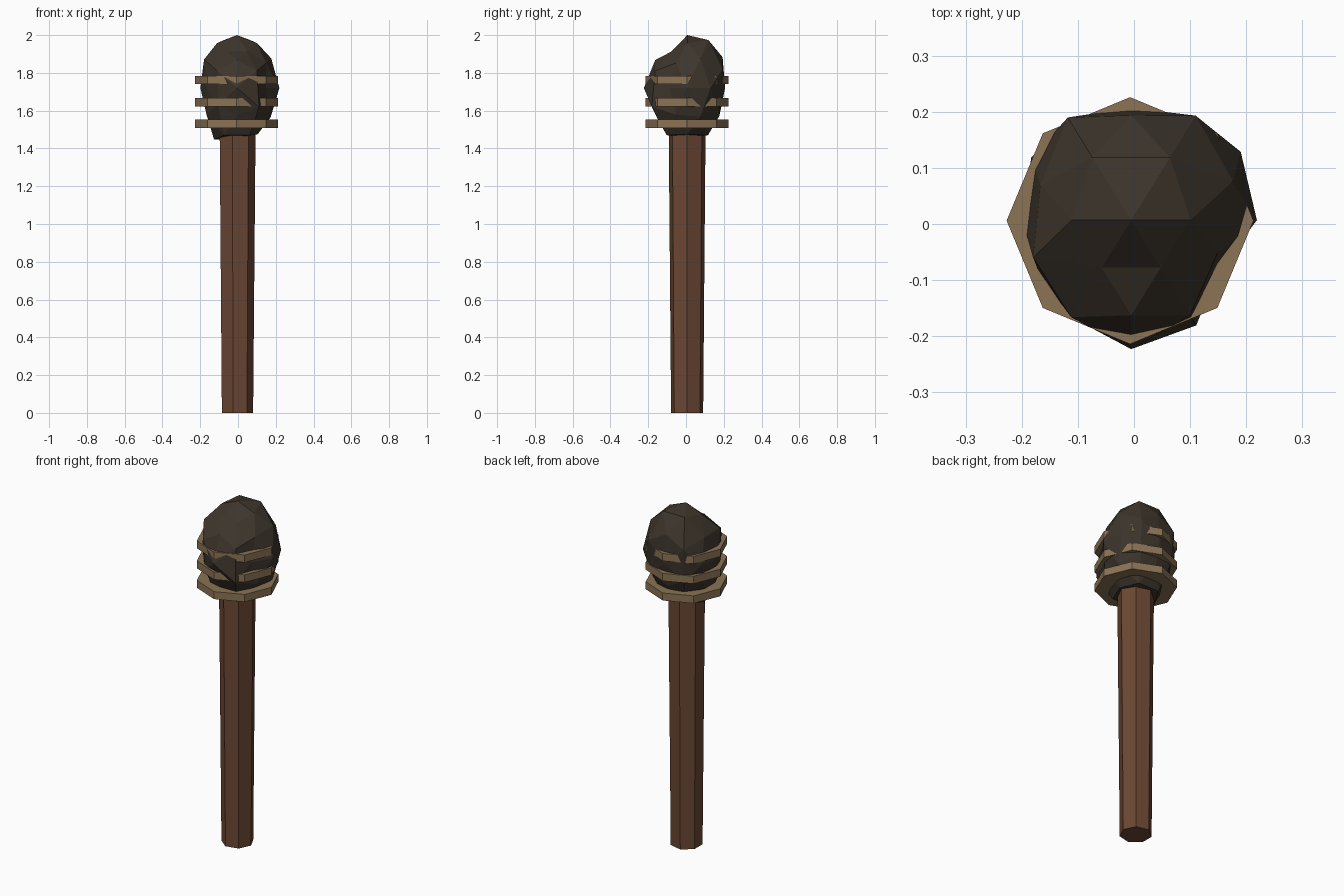
import bpy, bmesh
from itertools import product
from mathutils import Vector

default = bpy.data.objects.get("Cube")
if default:
    bpy.data.objects.remove(default, do_unlink=True)


def linear(hex_colour):
    channels = [int(hex_colour[i:i + 2], 16) / 255 for i in range(0, 6, 2)]
    return [c / 12.92 if c < 0.04 else ((c + 0.055) / 1.055) ** 2.4 for c in channels] + [1]


def make_material(name, hex_colour):
    mat = bpy.data.materials.new(name)
    mat.use_nodes = True
    mat.diffuse_color = linear(hex_colour)
    bsdf = mat.node_tree.nodes["Principled BSDF"]
    bsdf.inputs["Base Color"].default_value = linear(hex_colour)
    bsdf.inputs["Roughness"].default_value = 0.9
    return mat


def finish(name, bm, mat, location):
    bmesh.ops.recalc_face_normals(bm, faces=bm.faces)
    mesh = bpy.data.meshes.new(name)
    bm.to_mesh(mesh)
    bm.free()
    mesh.materials.append(mat)
    obj = bpy.data.objects.new(name, mesh)
    obj.location = location
    bpy.context.collection.objects.link(obj)
    return obj


def prism(name, sides, bottom, top, z_low, z_high, mat):
    bm = bmesh.new()
    bmesh.ops.create_cone(bm, cap_ends=True, segments=sides, radius1=bottom,
                          radius2=top, depth=z_high - z_low)
    # first corner points along +x
    corner = max(bm.verts, key=lambda v: v.co.x).co
    turn = Vector((corner.x, corner.y)).angle_signed(Vector((1, 0)))
    if sides % 2:
        for v in bm.verts:
            v.co.x, v.co.y = v.co.y, -v.co.x
        if abs(max(v.co.x for v in bm.verts) - max(bottom, top)) > 0.001:
            for v in bm.verts:
                v.co.x, v.co.y = -v.co.x, -v.co.y
    return finish(name, bm, mat, (-0.007, 0.006, (z_low + z_high) / 2))


wood = make_material("brown wood", "6B4733")
stone = make_material("dark stone", "3D352C")
rope = make_material("tan binding", "8B7355")

# Tapered seven-sided handle
prism("handle", 7, 0.087, 0.1, 0, 1.5, wood)

# Three octagonal bindings around the head
for label, z in (("lower", 1.53), ("middle", 1.645), ("upper", 1.762)):
    prism(label + "_binding", 8, 0.22, 0.22, z - 0.022, z + 0.022, rope)

# Rough stone head: an 80-sided ball, each corner pushed in or out.
# Each family holds a direction and one push per combination of its signs.
families = (
    ((0.31, 0.5, 0.81), (1.1, 0.85, 1.1, 1.12, 1.1, 0.85, 1.1, 1.12)),
    ((0.5, 0.81, 0.31), (1, 1.07, 1.05, 1.13, 1.16, 1.05, 1.05, 1.15)),
    ((0.81, 0.31, 0.5), (1, 1.08, 1, 1, 1, 0.95, 1.1, 1.12)),
    ((0.53, 0, 0.85), (1.15, 1, 1.03, 1)),
    ((0, 0.85, 0.53), (0.98, 1, 1, 1.1)),
    ((0.85, 0.53, 0), (0.95, 1.05, 0.9, 1.15)),
    ((1, 0, 0), (0.97, 1.12)),
    ((0, 1, 0), (1.15, 1)),
    ((0, 0, 1), (0.95, 1)),
)
bm = bmesh.new()
pushes = []
for direction, values in families:
    choices = [(-c, c) if c else (0,) for c in direction]
    for point, push in zip(product(*choices), values):
        bm.verts.new(Vector(point).normalized())
        pushes.append(push)
bm.verts.index_update()
corners = list(zip(bm.verts, pushes))
bmesh.ops.convex_hull(bm, input=list(bm.verts))
for v, push in corners:
    v.co = Vector((v.co.x * 0.2, v.co.y * 0.2, v.co.z * 0.28)) * push
finish("stone_head", bm, stone, (-0.005, 0.007, 1.72))
